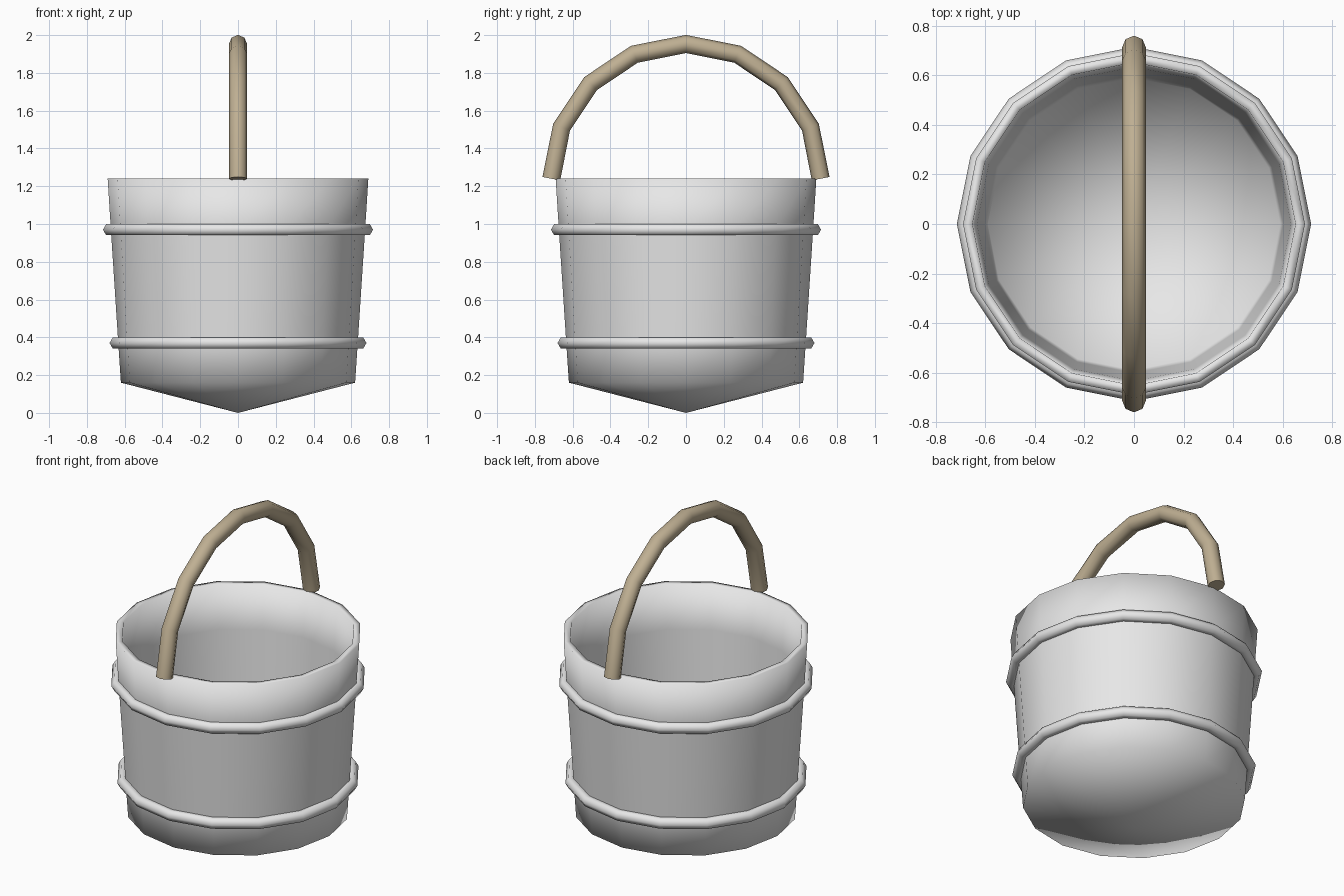
import bpy, bmesh, math
from mathutils import Vector, Matrix

if "Cube" in bpy.data.objects:
    bpy.data.objects.remove(bpy.data.objects["Cube"], do_unlink=True)

SIDES = 16


def make_material(name, colour):
    mat = bpy.data.materials.new(name)
    mat.use_nodes = True
    mat.diffuse_color = (*colour, 1)
    mat.node_tree.nodes["Principled BSDF"].inputs["Base Color"].default_value = (*colour, 1)
    return mat


def finish(name, bm, mat):
    bmesh.ops.remove_doubles(bm, verts=bm.verts, dist=1e-5)
    bmesh.ops.recalc_face_normals(bm, faces=bm.faces)
    for face in bm.faces:
        face.smooth = True
    mesh = bpy.data.meshes.new(name)
    bm.to_mesh(mesh)
    bm.free()
    mesh.materials.append(mat)
    obj = bpy.data.objects.new(name, mesh)
    bpy.context.collection.objects.link(obj)
    return obj


def lathe(name, profile, mat, closed=False):
    """Spin an (r, z) profile around the z axis."""
    bm = bmesh.new()
    verts = [bm.verts.new((r, 0, z)) for r, z in profile]
    edges = [bm.edges.new(pair) for pair in zip(verts, verts[1:])]
    if closed:
        edges.append(bm.edges.new((verts[-1], verts[0])))
    bmesh.ops.spin(bm, geom=verts + edges, cent=(0, 0, 0), axis=(0, 0, 1),
                   angle=math.tau, steps=SIDES)
    return finish(name, bm, mat)


grey = make_material("pale grey", (0.8, 0.8, 0.8))
tan = make_material("tan wood", (0.52, 0.43, 0.29))

# Tapered bucket with a shallow conical base and an open hollow
lathe("bucket_body", [(0, 0), (0.62, 0.16), (0.634, 0.37), (0.673, 0.97), (0.69, 1.24),
                      (0.652, 1.24), (0.634, 0.97), (0.602, 0.37), (0.59, 0.19), (0, 0.035)], grey)

# Two hoops with a hexagonal section
for name, radius, z in (("lower_hoop", 0.646, 0.37), ("upper_hoop", 0.681, 0.97)):
    section = [(radius + 0.034 * math.cos(k * math.tau / 6),
                z + 0.034 * math.sin(k * math.tau / 6)) for k in range(6)]
    lathe(name, section, grey, closed=True)

# Arched handle: eight-sided rod swept along a half circle from front to back
ARCH, STEPS, ROD = 0.713, 8, 0.048
path = [Vector((0, -ARCH * math.cos(math.pi * i / STEPS), 1.24 + ARCH * math.sin(math.pi * i / STEPS)))
        for i in range(STEPS + 1)]
bm = bmesh.new()
rings = []
for i, point in enumerate(path):
    along = (path[min(i + 1, STEPS)] - path[max(i - 1, 0)]).normalized()
    side = Vector((1, 0, 0))
    out = side.cross(along)
    rings.append([bm.verts.new(point + ROD * (side * math.cos(k * math.tau / 8) + out * math.sin(k * math.tau / 8)))
                  for k in range(8)])
for a, b in zip(rings, rings[1:]):
    for k in range(8):
        bm.faces.new((a[k], a[(k + 1) % 8], b[(k + 1) % 8], b[k]))
bm.faces.new(rings[0])
bm.faces.new(rings[-1])
handle = finish("handle", bm, tan)
for poly in handle.data.polygons:
    poly.use_smooth = len(poly.vertices) == 4
